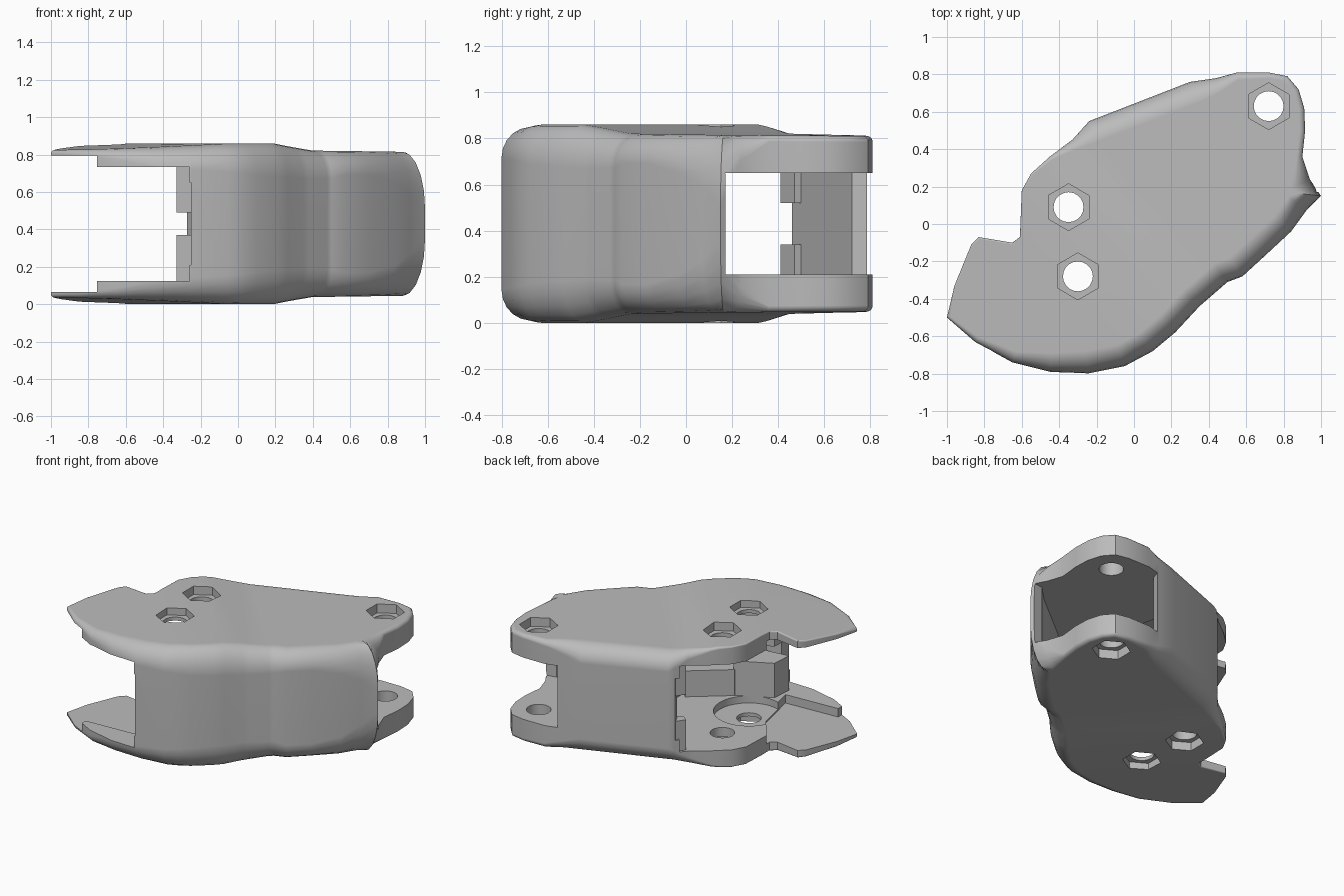
import bpy
import bmesh
from math import sin, cos, pi, radians
from mathutils import Vector

MID = 0.43          # half of the body height, the plane of symmetry
AXIS = Vector((0.75, 0.66, 0))   # long axis of the body

if "Cube" in bpy.data.objects:
    bpy.data.objects.remove(bpy.data.objects["Cube"])

grey = bpy.data.materials.new("plain_grey")
grey.use_nodes = True
grey.diffuse_color = (0.5, 0.5, 0.5, 1)
grey.node_tree.nodes["Principled BSDF"].inputs["Base Color"].default_value = grey.diffuse_color


def make_object(name, bm):
    bmesh.ops.recalc_face_normals(bm, faces=bm.faces)
    mesh = bpy.data.meshes.new(name)
    bm.to_mesh(mesh)
    bm.free()
    mesh.materials.append(grey)
    obj = bpy.data.objects.new(name, mesh)
    bpy.context.collection.objects.link(obj)
    return obj


def loft(bm, rings):
    """Skin a stack of equal rings and close both ends."""
    loops = [[bm.verts.new(p) for p in ring] for ring in rings]
    count = len(loops[0])
    for low, high in zip(loops, loops[1:]):
        for i in range(count):
            j = (i + 1) % count
            bm.faces.new((low[i], low[j], high[j], high[i]))
    bm.faces.new(loops[0][::-1])
    bm.faces.new(loops[-1])


def prism(name, points, bottom, top):
    bm = bmesh.new()
    loft(bm, [[(x, y, z) for x, y in points] for z in (bottom, top)])
    return make_object(name, bm)


def polygon(center, radius, sides):
    return [(center[0] + radius * sin(2 * pi * i / sides),
             center[1] + radius * cos(2 * pi * i / sides)) for i in range(sides)]


def carve(obj, cutter):
    mod = obj.modifiers.new("carve", 'BOOLEAN')
    mod.object = cutter
    mod.operation = 'DIFFERENCE'
    mod.solver = 'EXACT'
    bpy.context.view_layer.objects.active = obj
    bpy.ops.object.modifier_apply(modifier=mod.name)
    bpy.data.objects.remove(cutter)


# Plan outline, each point with the height of its rounded rim
outline = [
    (-1, -.5, .02), (-.85, -.63, .03), (-.65, -.74, .06), (-.45, -.79, .1),
    (-.25, -.8, .13), (-.05, -.76, .15), (.1, -.68, .17), (.22, -.58, .18),
    (.35, -.44, .18), (.5, -.31, .16), (.58, -.28, .14), (.7, -.17, .14),
    (.84, -.04, .18), (.92, .07, .25), (1, .15, .34), (.94, .24, .12),
    (.9, .36, .03), (.915, .5, .03), (.91, .62, .03), (.88, .72, .03),
    (.82, .79, .03), (.72, .81, .03), (.55, .81, .04), (.44, .78, .08),
    (.3, .76, .13), (-.24, .55, .13), (-.33, .45, .06), (-.45, .36, .02),
    (-.55, .27, .01), (-.6, .18, .01), (-.61, -.07, .01), (-.65, -.1, .01),
    (-.83, -.07, .01), (-.87, -.11, .01), (-.96, -.33, .01)]


def rim_ring(angle, side):
    """Outline ring on the rounded rim; side is -1 below and 1 above."""
    ring = []
    for i, (x, y, r) in enumerate(outline):
        before = Vector(outline[i - 1][:2])
        after = Vector(outline[(i + 1) % len(outline)][:2])
        along = (after - before).normalized()
        inset = min(r, .12) * (1 - cos(angle))
        height = MID - r + r * sin(angle)
        ring.append((x - along.y * inset, y + along.x * inset, MID + side * height))
    return ring


# Solid body with rounded rims
steps = [i * pi / 10 for i in range(6)]
bm = bmesh.new()
loft(bm, [rim_ring(a, -1) for a in reversed(steps)] + [rim_ring(a, 1) for a in steps])

# Height profile along the long axis: thin tail, full middle, slimmer fork
profile = [(-1.2, .9), (-.45, 1), (-.15, 1), (.01, .95), (.14, .91), (1.2, .885)]
for station, scale in profile[1:-1]:
    bmesh.ops.bisect_plane(bm, geom=bm.verts[:] + bm.edges[:] + bm.faces[:],
                           plane_co=AXIS * station, plane_no=AXIS)
for v in bm.verts:
    s = v.co.dot(AXIS)
    for (s0, f0), (s1, f1) in zip(profile, profile[1:]):
        if s0 <= s <= s1:
            v.co.z = MID + (v.co.z - MID) * (f0 + (f1 - f0) * (s - s0) / (s1 - s0))
            break
body = make_object("shell_body", bm)

# Tunnel between the walls, open at the tail and at the fork
tunnel = [(-1.1, -.9), (-.25, -.9), (-.25, -.72), (-.05, -.68), (.15, -.55),
          (.45, -.23), (.8, .05), (.91, .16), (1.1, .19), (1.1, .9), (.5, .9),
          (.44, .72), (0, .56), (-.25, .46), (-.33, .65), (-.7, .6), (-1.1, .3)]
carve(body, prism("tunnel_cutter", tunnel, .21, .65))

# Thinner plates toward the tail, then a very thin tip behind a raised front rim
tail = [(-1.1, -.9), (-.27, -.9), (-.25, -.71), (-.05, -.67), (.14, -.55),
        (.2, -.2), (.04, .57), (-.25, .45), (-.4, .6), (-.7, .6), (-1.1, .3)]
carve(body, prism("tail_cutter", tail, .125, 2 * MID - .125))
tip = [(-1.1, -.9), (-.77, -.9), (-.75, -.64), (-.35, -.62), (-.42, -.3),
       (-.6, -.05), (-.7, .1), (-1.1, .1)]
carve(body, prism("tip_cutter", tip, .065, 2 * MID - .065))

# Bolt holes with hexagonal pockets on both outer faces
bolts = {(.72, .63): .11, (-.35, .09): .06, (-.3, -.28): .05}
rear_bolt = (-.3, -.28)
carve(body, prism("recess_cutter", polygon(rear_bolt, .23, 32), .075, 2 * MID - .075))
for center, depth in bolts.items():
    carve(body, prism("hole_cutter", polygon(center, .08, 20), -.2, 1.1))
    hexagon = polygon(center, .125, 6)
    carve(body, prism("lower_pocket", hexagon, -.2, depth))
    carve(body, prism("upper_pocket", hexagon, 2 * MID - depth, 1.1))

# Inner stop blocks and ledges, mirrored between the lower and upper plates
inner_parts = {
    "front_stop": ([(-.33, -.69), (-.06, -.66), (-.08, -.42), (-.32, -.54)], .37),
    "front_ledge": ([(-.08, -.64), (.14, -.52), (.3, -.36), (.16, -.22), (-.09, -.42)], .31),
    "back_stop": ([(-.31, .44), (-.27, .41), (-.14, .47), (-.17, .54), (-.26, .51)], .34)}
for name, (plan, height) in inner_parts.items():
    prism(name + "_lower", plan, .12, height)
    prism(name + "_upper", plan, 2 * MID - height, 2 * MID - .12)

# Smooth the rounded rims while keeping the machined edges crisp
bpy.ops.object.select_all(action='DESELECT')
body.select_set(True)
bpy.context.view_layer.objects.active = body
bpy.ops.object.shade_smooth_by_angle(angle=radians(32))
weighted = body.modifiers.new("weighted_normals", 'WEIGHTED_NORMAL')
weighted.keep_sharp = True
